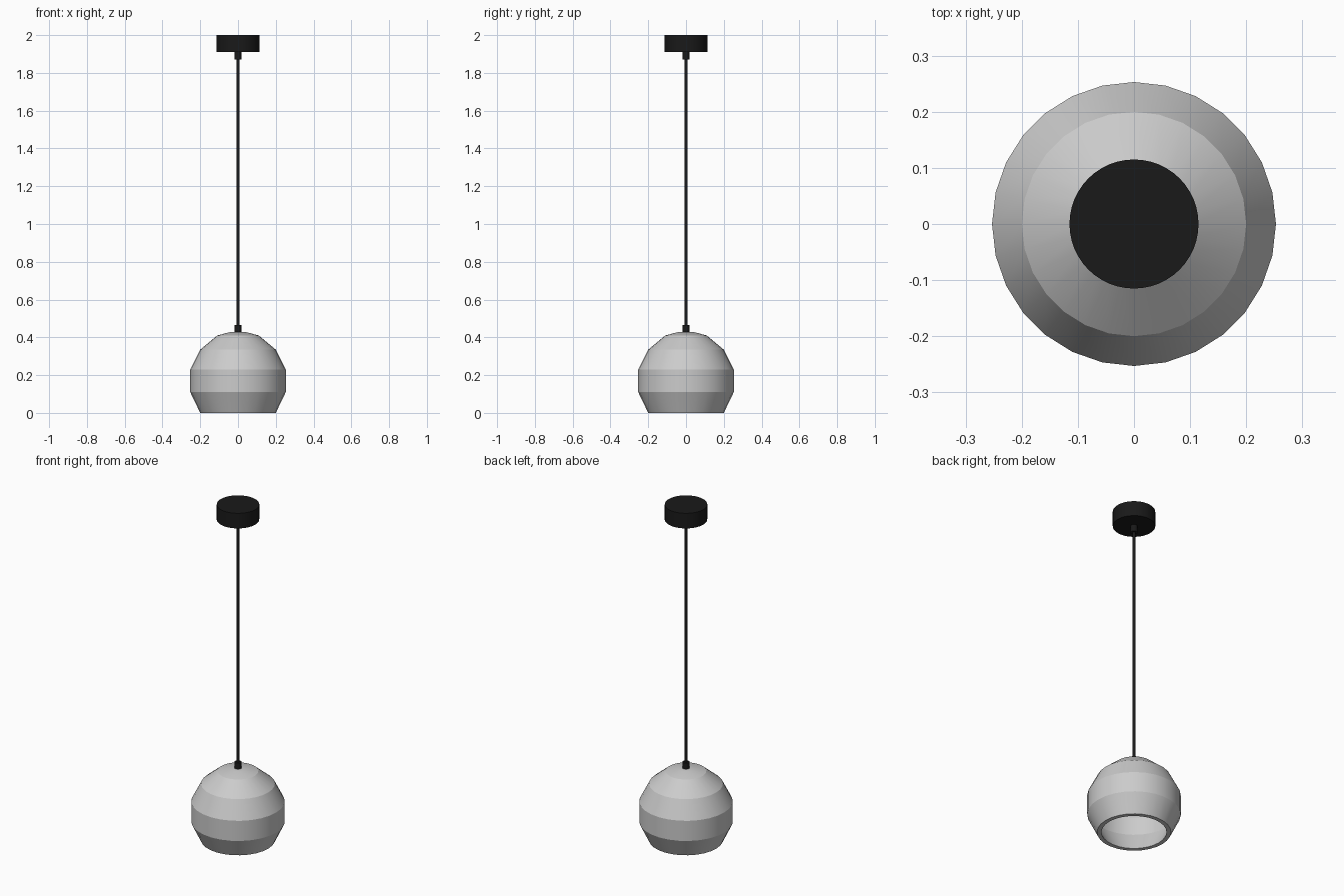
import bpy, bmesh, math

if "Cube" in bpy.data.objects:
    bpy.data.objects.remove(bpy.data.objects["Cube"])

black = bpy.data.materials.new("black")
black.diffuse_color = (0.01, 0.01, 0.01, 1)
black.use_nodes = True
black.node_tree.nodes["Principled BSDF"].inputs["Base Color"].default_value = black.diffuse_color


def lathe(name, profile, sides, angle=30, mat=None):
    """Spin an (r, z) profile around the z axis."""
    bm = bmesh.new()
    pts = [bm.verts.new((r, 0, z)) for r, z in profile]
    edges = [bm.edges.new(p) for p in zip(pts, pts[1:])]
    bmesh.ops.spin(bm, geom=pts + edges, cent=(0, 0, 0), axis=(0, 0, 1),
                   angle=math.tau, steps=sides, use_merge=False)
    bmesh.ops.remove_doubles(bm, verts=bm.verts[:], dist=1e-4)
    bmesh.ops.recalc_face_normals(bm, faces=bm.faces[:])
    mesh = bpy.data.meshes.new(name)
    bm.to_mesh(mesh)
    bm.free()
    obj = bpy.data.objects.new(name, mesh)
    bpy.context.collection.objects.link(obj)
    if mat:
        mesh.materials.append(mat)
    bpy.ops.object.select_all(action='DESELECT')
    obj.select_set(True)
    bpy.context.view_layer.objects.active = obj
    bpy.ops.object.shade_smooth_by_angle(angle=math.radians(angle))
    return obj


def cylinder(name, r, z0, z1, sides):
    return lathe(name, [(0, z0), (r, z0), (r, z1), (0, z1)], sides, mat=black)


# Banded hollow shade: outer skin down to the rim, then back up inside
outer = [(0, 0.43), (0.045, 0.427), (0.11, 0.41), (0.20, 0.335),
         (0.253, 0.23), (0.253, 0.11), (0.20, 0)]
inner = [(0.176, 0), (0.229, 0.116), (0.229, 0.224), (0.182, 0.319),
         (0.10, 0.387), (0.043, 0.402), (0, 0.405)]
lathe("shade", outer + inner, 28, angle=21)

# Cord with a ferrule at each end
cylinder("cord", 0.008, 0.42, 1.92, 16)
cylinder("shade_ferrule", 0.019, 0.425, 0.465, 24)
cylinder("ceiling_ferrule", 0.019, 1.87, 1.915, 24)

# Ceiling canopy
cylinder("ceiling_canopy", 0.115, 1.91, 2.0, 48)
